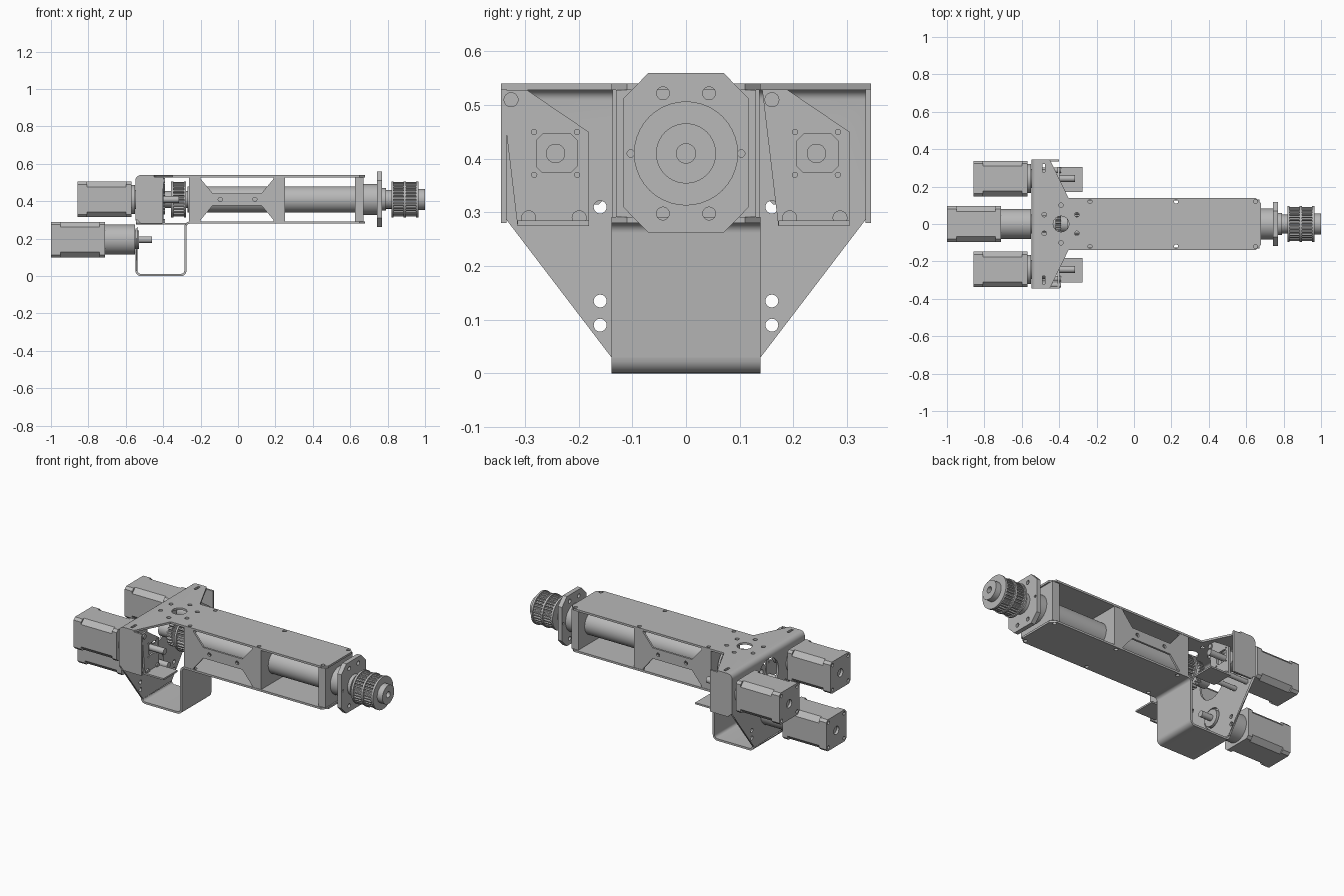
import bpy, bmesh, math
from mathutils import Vector

if "Cube" in bpy.data.objects:
    bpy.data.objects.remove(bpy.data.objects["Cube"])

metal = bpy.data.materials.new("plain_grey_metal")
metal.diffuse_color = (0.48, 0.48, 0.48, 1)
metal.use_nodes = True
metal.node_tree.nodes["Principled BSDF"].inputs["Base Color"].default_value = metal.diffuse_color
AX = 0.41          # height of the main axis
T = 0.012          # sheet thickness


def finish(name, bm):
    bmesh.ops.recalc_face_normals(bm, faces=bm.faces)
    me = bpy.data.meshes.new(name)
    bm.to_mesh(me)
    bm.free()
    me.materials.append(metal)
    ob = bpy.data.objects.new(name, me)
    bpy.context.collection.objects.link(ob)
    return ob


def prism(name, polys, axis, a, b):
    """Extrude outlines along an axis; outlines hold the other two coordinates in order."""
    place = {'x': lambda p, d: (d, p[0], p[1]),
             'y': lambda p, d: (p[0], d, p[1]),
             'z': lambda p, d: (p[0], p[1], d)}[axis]
    bm = bmesh.new()
    for pts in polys:
        lo = [bm.verts.new(place(p, a)) for p in pts]
        hi = [bm.verts.new(place(p, b)) for p in pts]
        bm.faces.new(lo)
        bm.faces.new(hi)
        for i in range(len(pts)):
            j = (i + 1) % len(pts)
            bm.faces.new((lo[i], lo[j], hi[j], hi[i]))
    return finish(name, bm)


def lathe(name, prof, y=0, z=AX, ring=False, seg=40):
    """Turn a list of (x, radius) about an axis along x."""
    bm = bmesh.new()
    loops = []
    for x, r in prof:
        loops.append([bm.verts.new((x, y + r * math.cos(2 * math.pi * k / seg),
                                    z + r * math.sin(2 * math.pi * k / seg))) for k in range(seg)])
    pairs = list(zip(loops, loops[1:]))
    if ring:
        pairs.append((loops[-1], loops[0]))
    else:
        bm.faces.new(loops[0])
        bm.faces.new(loops[-1])
    for p, q in pairs:
        for k in range(seg):
            j = (k + 1) % seg
            bm.faces.new((p[k], p[j], q[j], q[k]))
    return finish(name, bm)


def circle(u, v, r, n=20):
    return [(u + r * math.cos(2 * math.pi * k / n), v + r * math.sin(2 * math.pi * k / n)) for k in range(n)]


def rect(u0, u1, v0, v1, c=0.0):
    if c == 0:
        return [(u0, v0), (u1, v0), (u1, v1), (u0, v1)]
    return [(u0 + c, v0), (u1 - c, v0), (u1, v0 + c), (u1, v1 - c),
            (u1 - c, v1), (u0 + c, v1), (u0, v1 - c), (u0, v0 + c)]


def gear(r0, r1, n, u=0, v=AX):
    pts = []
    for k in range(n):
        for f, r in ((0, r0), (0.3, r0), (0.45, r1), (0.85, r1)):
            t = 2 * math.pi * (k + f) / n
            pts.append((u + r * math.cos(t), v + r * math.sin(t)))
    return pts


def cut(ob, *cutters):
    for c in cutters:
        c.hide_render = True
        m = ob.modifiers.new("cut", 'BOOLEAN')
        m.operation, m.solver, m.object = 'DIFFERENCE', 'EXACT', c
    dg = bpy.context.evaluated_depsgraph_get()
    me = bpy.data.meshes.new_from_object(ob.evaluated_get(dg))
    ob.modifiers.clear()
    ob.data = me
    for c in cutters:
        bpy.data.objects.remove(c)


# --- folded sheet frame: one bent strip, trimmed to its flared outline ---
path = [Vector(p) for p in ((0.68, 0.534), (-0.543, 0.534), (-0.543, 0.006),
                            (-0.281, 0.006), (-0.281, 0.286), (0.68, 0.286))]
line, R = [(path[0], Vector((-1, 0)))], 0.024
for a, c, b in zip(path, path[1:], path[2:]):
    d1, d2 = (c - a).normalized(), (b - c).normalized()
    for k in range(7):
        t = math.pi / 12 * k
        line.append((c - d1 * R + d2 * R - d2 * R * math.cos(t) + d1 * R * math.sin(t),
                     d1 * math.cos(t) + d2 * math.sin(t)))
line.append((path[-1], Vector((1, 0))))
side = [[tuple(p + Vector((-d.y, d.x)) * s * T / 2) for p, d in line] for s in (1, -1)]
frame = prism("folded_frame", [side[0] + side[1][::-1]], 'y', -0.345, 0.345)
both = (1, -1)
trim_top = prism("trim_top", [[(-0.45, s * 0.36), (-0.45, s * 0.345), (-0.35, s * 0.139), (0.65, s * 0.139),
                               (0.69, s * 0.10), (0.8, s * 0.10), (0.8, s * 0.36)] for s in both], 'z', -0.1, 0.7)
trim_back = prism("trim_back", [[(s * 0.36, 0.3), (s * 0.345, 0.3), (s * 0.139, 0.03),
                                 (s * 0.139, -0.1), (s * 0.36, -0.1)] for s in both], 'x', -0.7, -0.2)
holes = [circle(-0.39, 0, 0.042, 32)]
for s in both:
    holes += [circle(x, s * 0.12, 0.011) for x in (-0.235, 0.225, 0.65)]
    holes += [circle(x, s * 0.05, 0.012) for x in (-0.48, -0.305)]
    holes += [circle(-0.39, s * 0.1, 0.012), rect(-0.49, -0.475, s * 0.3 - 0.022, s * 0.3 + 0.022)]
top_holes = prism("top_holes", holes, 'z', 0.5, 0.6)
low_holes = prism("low_holes", [circle(x, s * 0.12, 0.011) for x in (-0.2, 0.225, 0.65) for s in both], 'z', 0.25, 0.31)
holes = [circle(0, AX, 0.095, 40), circle(0, 0.195, 0.06, 32)]
for s in both:
    holes += [circle(s * 0.16, z, 0.012) for z in (0.135, 0.09, 0.31)]
    holes.append(circle(s * 0.243, AX, 0.062, 32))
back_holes = prism("back_holes", holes, 'x', -0.6, -0.5)
cut(frame, trim_top, trim_back, top_holes, low_holes, back_holes)


# --- motors ---
def motor(tag, y, z, x0, x1):
    w = 0.095
    body = prism(tag + "_motor_body", [rect(y - w, y + w, z - w, z + w, 0.028)], 'x', x0 + 0.05, x1 - 0.03)
    for part, a, b in (("rear_cap", x0, x0 + 0.05), ("front_cap", x1 - 0.03, x1)):
        cap = prism(tag + "_motor_" + part, [rect(y - w, y + w, z - w, z + w, 0.014)], 'x', a, b)
        if part == "rear_cap":
            bolts = [circle(y + i * 0.074, z + j * 0.074, 0.01, 12) for i in both for j in both]
            cut(cap, prism("recess", [circle(y, z, 0.024)] + bolts, 'x', x0 - 0.02, x0 + 0.015))


for tag, y in (("left", -0.243), ("right", 0.243)):
    motor(tag, y, AX, -0.857, -0.57)
    lathe(tag + "_motor_shaft", [(-0.575, 0.078), (-0.55, 0.078), (-0.55, 0.05), (-0.44, 0.05),
                                 (-0.44, 0.018), (-0.315, 0.018)], y)
    # gusset bracket in front of each upper motor
    o = y - 0.243
    plate = prism(tag + "_bracket_plate", [[(0.142 + o, 0.528), (0.19 + o, 0.528), (0.305 + o, 0.45),
                                            (0.305 + o, 0.275), (0.172 + o, 0.275)]], 'x', -0.41, -0.398)
    cut(plate, prism("window", [rect(y - 0.036, y + 0.04, AX - 0.036, AX + 0.036, 0.012)] +
                     [circle(y + i * 0.04, AX + j * 0.04, 0.005, 10) for i in both for j in both],
                     'x', -0.45, -0.35))
    prism(tag + "_bracket_foot", [rect(-0.41, -0.275, 0.172 + o, 0.305 + o)], 'z', 0.275, 0.285)
    for u, v in ((0.16, 0.51), (0.193, 0.29), (0.287, 0.29)):
        lathe(tag + "_standoff", [(-0.545, 0.014), (-0.39, 0.014)], u + o, v, seg=16)
    # outer cheek of the frame
    e = math.copysign(1, y)
    prism(tag + "_cheek", [[(-0.54, 0.3), (-0.52, 0.28), (-0.4, 0.28), (-0.4, 0.53), (-0.54, 0.53)]],
          'y', e * 0.345, e * 0.334)
motor("lower", 0, 0.195, -1.0, -0.71)
lathe("lower_gearbox", [(-0.71, 0.08), (-0.552, 0.08), (-0.552, 0.05), (-0.53, 0.05),
                        (-0.53, 0.018), (-0.46, 0.018)], 0, 0.195)

# --- main tube and inner gear ---
lathe("main_tube", [(-0.27, 0.07), (0.63, 0.07), (0.63, 0.02), (-0.27, 0.02)], ring=True)
lathe("inner_shaft", [(-0.5, 0.045), (-0.25, 0.045), (-0.25, 0.018), (-0.5, 0.018)], ring=True)
prism("inner_gear", [gear(0.078, 0.092, 28)], 'x', -0.345, -0.29)
for x in (-0.358, -0.29):
    lathe("inner_gear_rim", [(x, 0.097), (x + 0.012, 0.097)])
prism("rear_gear", [gear(0.068, 0.082, 24)], 'x', -0.42, -0.39)

# --- side webs and cross plates between the long sheets ---
for s in both:
    web = prism("side_web", [rect(-0.262, 0.25, 0.292, 0.528)], 'y', s * 0.137, s * 0.125)
    cutter = prism("web_window", [[(-0.2, AX + k * 0.15), (-0.2, AX + k * 0.11), (-0.135, AX + k * 0.032),
                                   (0.125, AX + k * 0.032), (0.19, AX + k * 0.11), (0.19, AX + k * 0.15)]
                                  for k in both] + [circle(x, AX, 0.011) for x in (-0.095, 0.09)],
                   'y', s * 0.2, s * 0.08)
    cut(web, cutter)
for x in (-0.262, 0.238):
    prism("cross_plate", [rect(-0.126, 0.126, 0.292, 0.528)], 'x', x, x + T)
prism("end_block", [rect(-0.13, 0.13, 0.292, 0.528)], 'x', 0.625, 0.672)

# --- output bearing, octagonal flange and twin pulley ---
lathe("output_bearing", [(0.66, 0.083), (0.75, 0.083)])
flange = prism("output_flange", [[(-0.07, 0.262), (0.07, 0.262), (0.117, 0.31), (0.117, 0.512),
                                  (0.07, 0.56), (-0.07, 0.56), (-0.117, 0.512), (-0.117, 0.31)]],
               'x', 0.743, 0.77)
cut(flange, prism("bolt_holes", [circle(i * 0.043, AX + j * 0.112, 0.012) for i in both for j in both] +
                  [circle(i * 0.103, AX, 0.007, 12) for i in both], 'x', 0.7, 0.8))
lathe("output_shaft", [(0.765, 0.06), (0.79, 0.06), (0.79, 0.05), (0.96, 0.05), (0.96, 0.056), (1.0, 0.056),
                       (1.0, 0.018), (0.765, 0.018)], ring=True)
for a, b in ((0.832, 0.886), (0.898, 0.953)):
    prism("pulley_teeth", [gear(0.083, 0.092, 32)], 'x', a, b)
for x in (0.82, 0.886, 0.953):
    lathe("pulley_rim", [(x, 0.097), (x + 0.012, 0.097), (x + 0.012, 0.04), (x, 0.04)], ring=True)
pulley = [o for o in bpy.data.objects if o.name.startswith("pulley_teeth")]
for o in pulley:
    cut(o, prism("bore", [circle(0, AX, 0.04, 32)], 'x', 0.7, 1.1))

# --- smooth curved surfaces, keep edges sharp ---
bpy.ops.object.select_all(action='SELECT')
bpy.context.view_layer.objects.active = frame
bpy.ops.object.shade_smooth_by_angle(angle=math.radians(30))
